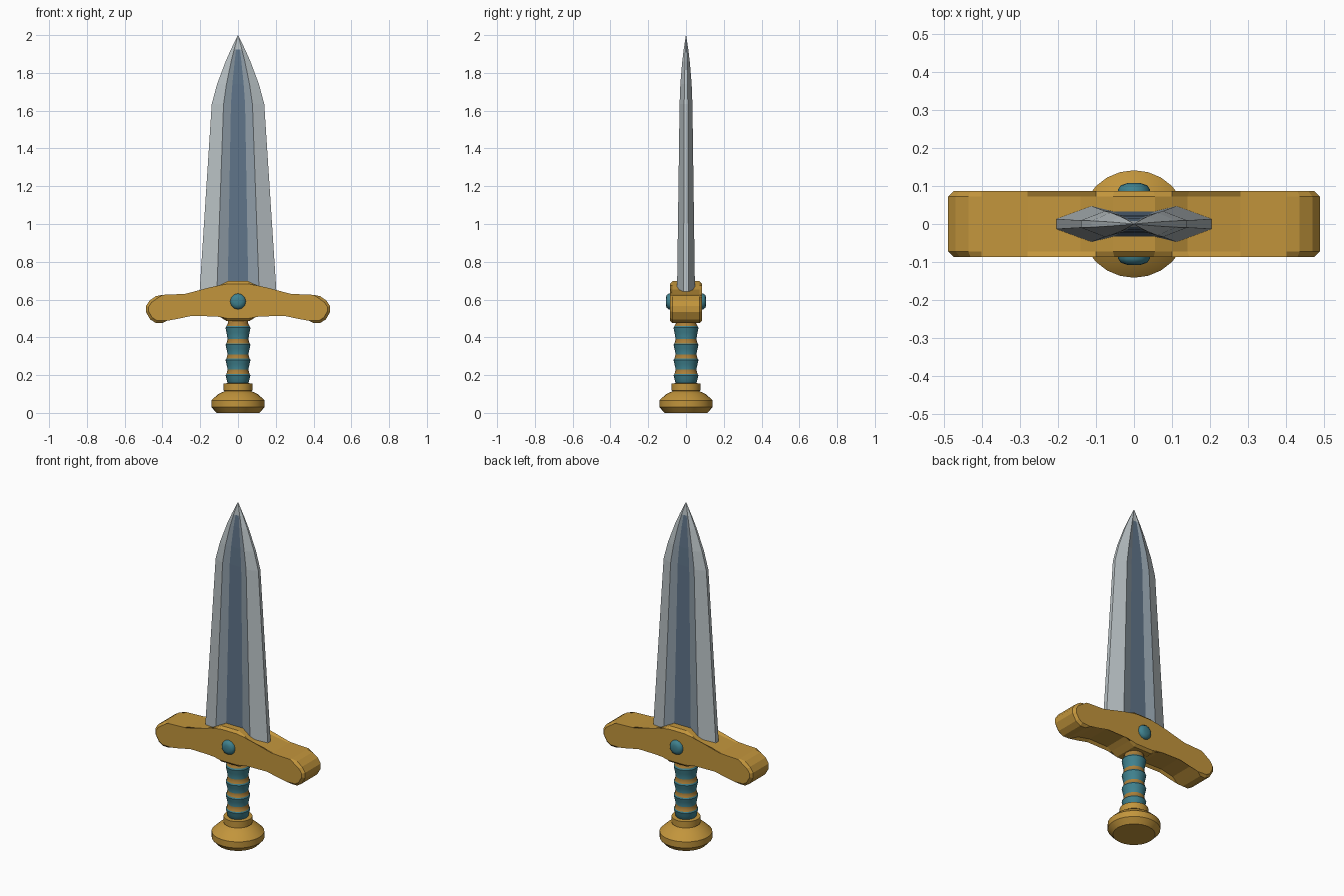
import bpy, bmesh, math

if "Cube" in bpy.data.objects:
    bpy.data.objects.remove(bpy.data.objects["Cube"])


def material(name, rgb):
    m = bpy.data.materials.new(name)
    m.diffuse_color = (*rgb, 1)
    m.use_nodes = True
    m.node_tree.nodes["Principled BSDF"].inputs["Base Color"].default_value = m.diffuse_color
    return m


GOLD = material("gold", (0.54, 0.30, 0.045))
BRONZE = material("dark gold", (0.40, 0.21, 0.04))
TEAL = material("teal", (0.05, 0.22, 0.27))
STEEL = material("light steel", (0.48, 0.53, 0.55))
MID = material("mid steel", (0.27, 0.33, 0.38))
DARK = material("dark blue steel", (0.115, 0.175, 0.25))


def finish(name, bm, mats, smooth=None):
    bmesh.ops.recalc_face_normals(bm, faces=bm.faces[:])
    me = bpy.data.meshes.new(name)
    bm.to_mesh(me)
    bm.free()
    for m in mats:
        me.materials.append(m)
    ob = bpy.data.objects.new(name, me)
    bpy.context.collection.objects.link(ob)
    if smooth:
        bpy.ops.object.select_all(action='DESELECT')
        ob.select_set(True)
        bpy.context.view_layer.objects.active = ob
        bpy.ops.object.shade_smooth_by_angle(angle=math.radians(smooth))
    return ob


def loft(bm, rings, rule):
    """Skin closed rings of points; rule(ring, side) gives the material index."""
    vs = [[bm.verts.new(p) for p in r] for r in rings]
    n = len(vs[0])
    for i in range(len(vs) - 1):
        for j in range(n):
            k = (j + 1) % n
            f = bm.faces.new((vs[i][j], vs[i][k], vs[i + 1][k], vs[i + 1][j]))
            f.material_index = rule(i, j)
    bm.faces.new(vs[0][::-1])
    bm.faces.new(vs[-1])


def lathe(name, profile, mats, rule=lambda i, j: 0, sides=24):
    bm = bmesh.new()
    rings = [[(r * math.cos(2 * math.pi * j / sides), r * math.sin(2 * math.pi * j / sides), z)
              for j in range(sides)] for r, z in profile]
    loft(bm, rings, rule)
    return finish(name, bm, mats, 30)


# Pommel with collar
lathe("pommel", [(0.113, 0), (0.141, 0.03), (0.141, 0.066), (0.105, 0.1), (0.07, 0.115),
                 (0.077, 0.118), (0.077, 0.155), (0.06, 0.157)], [GOLD])

# Grip: swelling bands separated by dark gold grooves
grip = [(0.05, 0.15)]
for z0, z1 in ((0.156, 0.205), (0.23, 0.288), (0.31, 0.368), (0.392, 0.459)):
    h = z1 - z0
    grip += [(0.055, z0), (0.061, z0 + 0.5 * h), (0.066, z0 + 0.88 * h), (0.061, z1)]
grip += [(0.053, 0.475), (0.053, 0.52)]
lathe("grip", grip, [TEAL, BRONZE], lambda i, j: 1 if i % 4 == 0 or i >= 16 else 0, 16)

# Crossguard: mirrored profile, extruded and bevelled
half = [(0.055, 0.697), (0.10, 0.675), (0.14, 0.652), (0.28, 0.63), (0.40, 0.625), (0.435, 0.618),
        (0.468, 0.595), (0.488, 0.565), (0.488, 0.535), (0.465, 0.495), (0.435, 0.476),
        (0.40, 0.476), (0.375, 0.488), (0.33, 0.51), (0.25, 0.527), (0.125, 0.525),
        (0.095, 0.508), (0.06, 0.486)]
outline = half + [(-x, z) for x, z in reversed(half)]
bm = bmesh.new()
loft(bm, [[(x, y, z) for x, z in outline] for y in (-0.086, 0.086)], lambda i, j: 0)
rim = [e for e in bm.edges if abs(e.verts[0].co.y - e.verts[1].co.y) < 1e-5]
bmesh.ops.bevel(bm, geom=rim, offset=0.014, segments=1, affect='EDGES')
finish("crossguard", bm, [GOLD])

# Gems on both faces of the guard
for side, label in ((-1, "front"), (1, "back")):
    bm = bmesh.new()
    loft(bm, [[(r * math.cos(math.pi * j / 6), side * y, 0.59 + r * math.sin(math.pi * j / 6))
               for j in range(12)] for r, y in ((0.042, 0.07), (0.042, 0.091), (0.034, 0.102), (0.018, 0.107))],
         lambda i, j: 0)
    finish(label + "_gem", bm, [TEAL], 40)

# Blade: fullered cross-section lofted to a point (z, half width, half thickness)
stations = [(0.60, 0.206, 0.048), (1.635, 0.139, 0.034), (1.74, 0.111, 0.030),
            (1.86, 0.066, 0.020), (1.925, 0.037, 0.012), (2.0, 0.0006, 0.0005)]
rings = []
for z, w, t in stations:
    q = [(w, 0.28 * t), (0.55 * w, t), (0.27 * w, 0.7 * t)]
    back = q + [(-x, y) for x, y in reversed(q)]
    rings.append([(x, y, z) for x, y in back] + [(-x, -y, z) for x, y in back])
band = [0, 1, 2, 1, 0, 0]
finish("blade", (bm := bmesh.new(), loft(bm, rings, lambda i, j: 0 if i == 4 else band[j % 6]))[0],
       [STEEL, MID, DARK])
